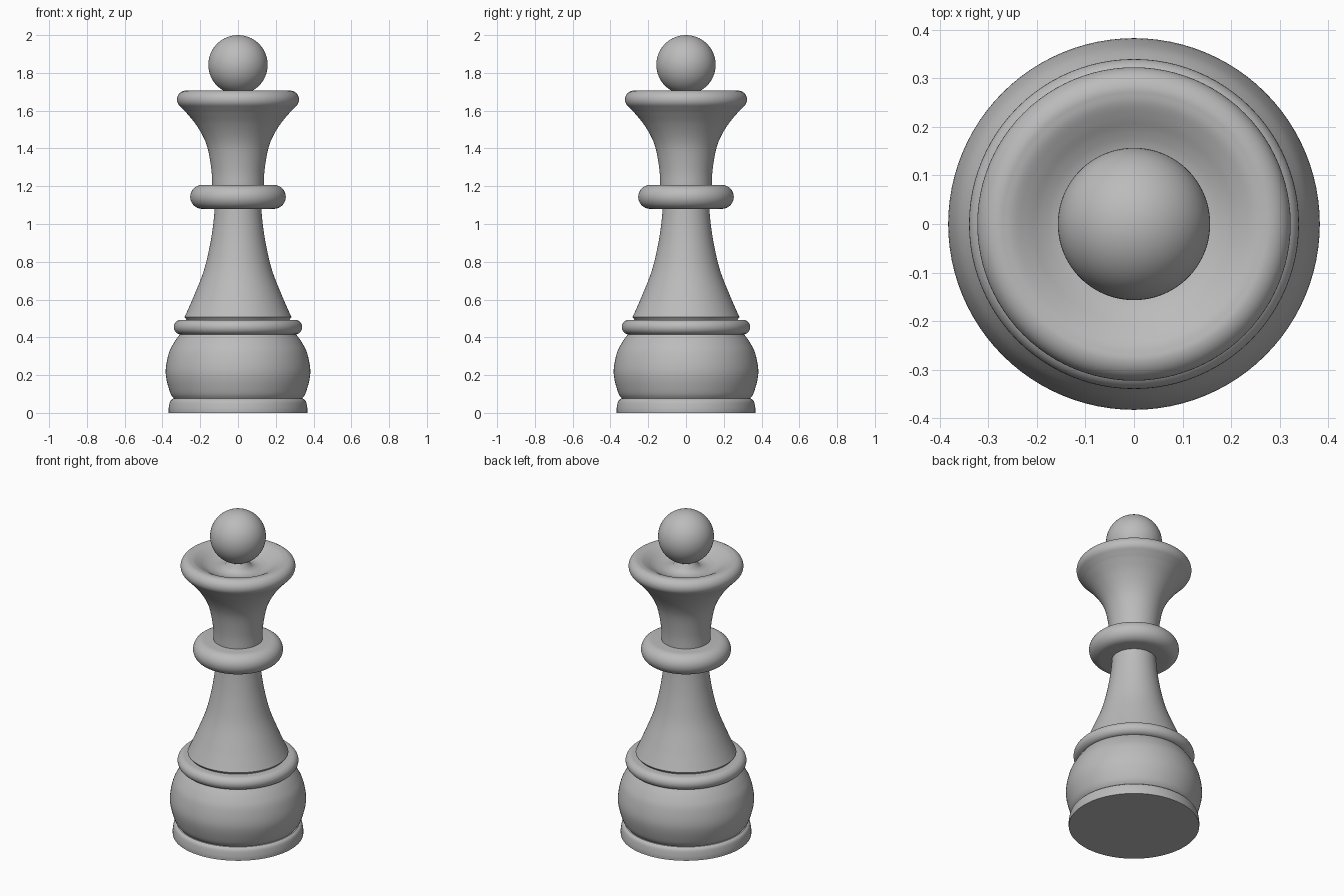
import bpy
import bmesh
from math import sin, cos, pi, radians
from mathutils import Vector

cube = bpy.data.objects.get("Cube")
if cube:
    bpy.data.objects.remove(cube, do_unlink=True)

SEGMENTS = 96

# Single grey finish
grey = bpy.data.materials.new("plain_grey")
grey.use_nodes = True
colour = (0.5, 0.5, 0.5, 1)
grey.diffuse_color = colour
grey.node_tree.nodes["Principled BSDF"].inputs["Base Color"].default_value = colour


def smooth_curve(points, steps=5):
    """Catmull-Rom curve through (radius, height) points."""
    p = [Vector(q) for q in points]
    p = [2 * p[0] - p[1]] + p + [2 * p[-1] - p[-2]]
    out = []
    for a, b, c, d in zip(p, p[1:], p[2:], p[3:]):
        for i in range(steps):
            t = i / steps
            out.append(0.5 * (2 * b + (c - a) * t + (2 * a - 5 * b + 4 * c - d) * t ** 2
                              + (3 * b - a - 3 * c + d) * t ** 3))
    return out + [p[-2]]


def arc(radius, height, size, start, end, steps=10):
    """Quarter or half round edge centred on (radius, height)."""
    angles = [radians(start + (end - start) * i / steps) for i in range(steps + 1)]
    return [Vector((radius + size * cos(a), height + size * sin(a))) for a in angles]


def lathe(name, profile):
    """Spin a profile about z, closing both ends on the axis."""
    pts = [Vector((0, profile[0][1]))] + list(profile) + [Vector((0, profile[-1][1]))]
    bm = bmesh.new()
    verts = [bm.verts.new((r, 0, z)) for r, z in pts]
    edges = [bm.edges.new(pair) for pair in zip(verts, verts[1:])]
    bmesh.ops.spin(bm, geom=verts + edges, cent=(0, 0, 0), axis=(0, 0, 1),
                   angle=2 * pi, steps=SEGMENTS)
    bmesh.ops.remove_doubles(bm, verts=bm.verts, dist=0.0001)
    bmesh.ops.recalc_face_normals(bm, faces=bm.faces)
    mesh = bpy.data.meshes.new(name)
    bm.to_mesh(mesh)
    bm.free()
    obj = bpy.data.objects.new(name, mesh)
    bpy.context.collection.objects.link(obj)
    finish(obj)


def finish(obj):
    obj.data.materials.append(grey)
    bpy.ops.object.select_all(action="DESELECT")
    obj.select_set(True)
    bpy.context.view_layer.objects.active = obj
    bpy.ops.object.shade_smooth_by_angle(angle=radians(35))


def ring(name, radius, bottom, top):
    """Disc with a fully rounded edge."""
    half = (top - bottom) / 2
    lathe(name, arc(radius - half, bottom + half, half, -90, 90, 16))


# Foot and bulging base
lathe("foot", smooth_curve([(0.367, 0), (0.367, 0.025), (0.36, 0.06), (0.345, 0.075)]))
lathe("base_bulge", smooth_curve([(0.335, 0.07), (0.36, 0.11), (0.383, 0.21), (0.368, 0.31),
                                  (0.34, 0.37), (0.305, 0.42)]))
ring("base_ring", 0.34, 0.415, 0.493)

# Tapering stem and collar
lathe("stem", [Vector((0.27, 0.49))] + smooth_curve(
    [(0.283, 0.507), (0.268, 0.54), (0.233, 0.62), (0.182, 0.75),
     (0.15, 0.88), (0.131, 1.0), (0.122, 1.1)]))
ring("collar", 0.253, 1.08, 1.207)

# Flared crown with rounded rim and dished top
flare = smooth_curve([(0.137, 1.19), (0.14, 1.28), (0.158, 1.39), (0.183, 1.46),
                      (0.225, 1.53), (0.27, 1.585), (0.29, 1.606)])
rim = arc(0.276, 1.659, 0.047, -50, 90, 16)
dish = smooth_curve([(0.276, 1.706), (0.25, 1.701), (0.22, 1.686), (0.19, 1.668), (0.16, 1.655),
                     (0.12, 1.648), (0.08, 1.66), (0.05, 1.7)])
lathe("crown", flare + rim + dish[1:])

# Ball on top
lathe("top_ball", arc(0, 1.843, 0.157, -90, 90, 40))
